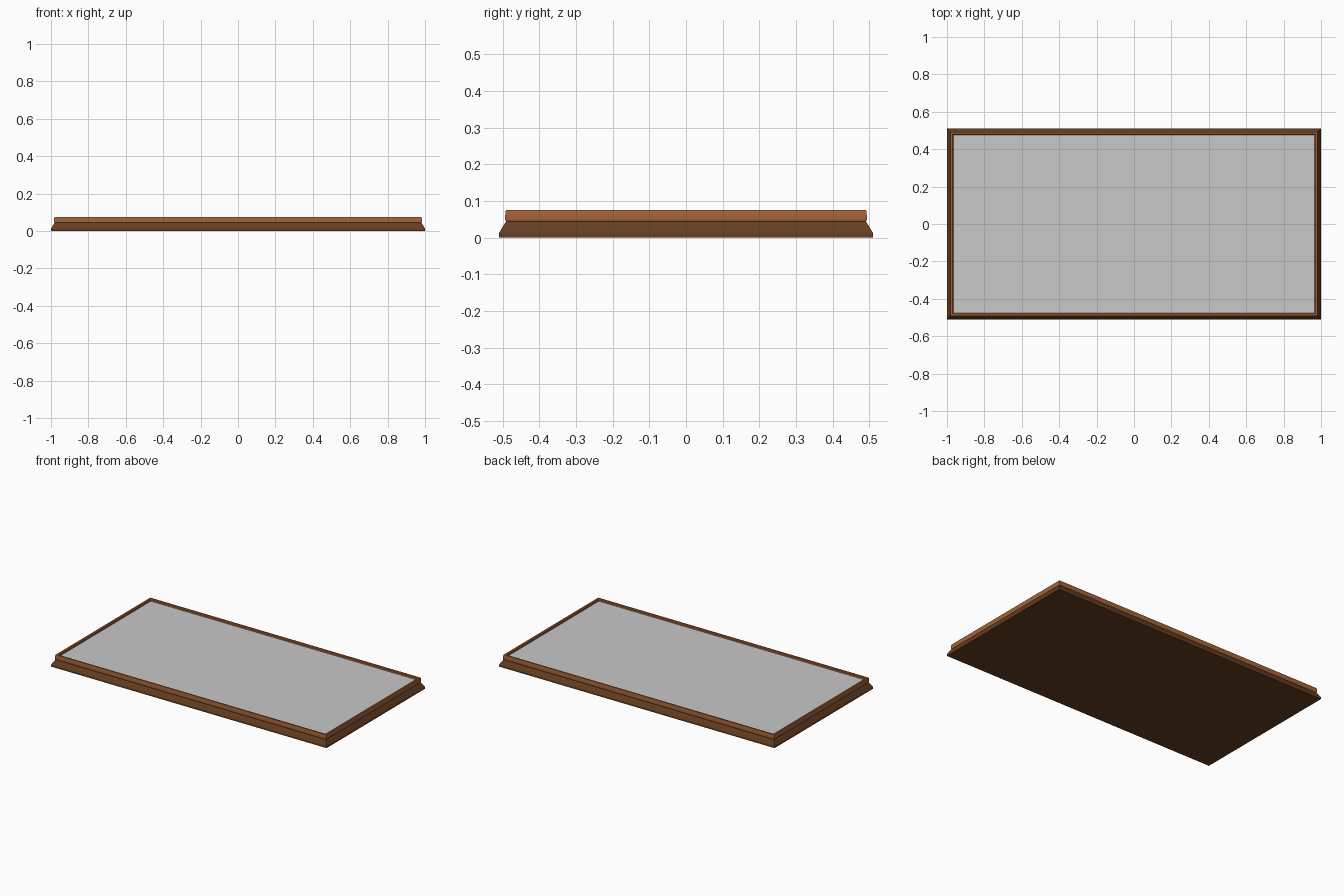
import bpy, bmesh

if "Cube" in bpy.data.objects:
    bpy.data.objects.remove(bpy.data.objects["Cube"])


def material(name, rgb):
    m = bpy.data.materials.new(name)
    m.diffuse_color = (*rgb, 1)
    m.use_nodes = True
    m.node_tree.nodes["Principled BSDF"].inputs["Base Color"].default_value = m.diffuse_color
    return m


base_brown = material("dark brown wood", (0.130, 0.048, 0.016))
rim_brown = material("warm brown wood", (0.38, 0.125, 0.038))
grey = material("light grey", (0.58, 0.58, 0.58))
HX, HY = 1.0, 0.51


def moulding(name, profile, mat, cap_bottom=False, cap_top=False):
    """Mitred rectangular sweep; profile is (inset, height) points."""
    bm = bmesh.new()
    rings = []
    for d, z in profile:
        x, y = HX - d, HY - d
        rings.append([bm.verts.new((sx * x, sy * y, z))
                      for sx, sy in ((-1, -1), (1, -1), (1, 1), (-1, 1))])
    for a, b in zip(rings, rings[1:]):
        for i in range(4):
            j = (i + 1) % 4
            bm.faces.new((a[i], a[j], b[j], b[i]))
    if cap_bottom:
        bm.faces.new(rings[0][::-1])
    if cap_top:
        bm.faces.new(rings[-1])
    me = bpy.data.meshes.new(name)
    bm.to_mesh(me)
    bm.free()
    me.materials.append(mat)
    ob = bpy.data.objects.new(name, me)
    bpy.context.collection.objects.link(ob)
    return ob


# flared base with a closed underside
moulding("base_moulding", [(0, 0), (0, 0.012), (0.005, 0.021), (0.011, 0.031),
                           (0.017, 0.040), (0.019, 0.044)],
         base_brown, cap_bottom=True)

# raised rim with a rounded outside and an inner lip
moulding("rim_moulding", [(0.019, 0.044), (0.017, 0.049), (0.017, 0.060),
                          (0.018, 0.070), (0.019, 0.075), (0.030, 0.075),
                          (0.034, 0.071), (0.035, 0.060)], rim_brown)

# recessed flat panel
moulding("panel", [(0.035, 0.058), (0.035, 0.062)], grey, cap_top=True)
